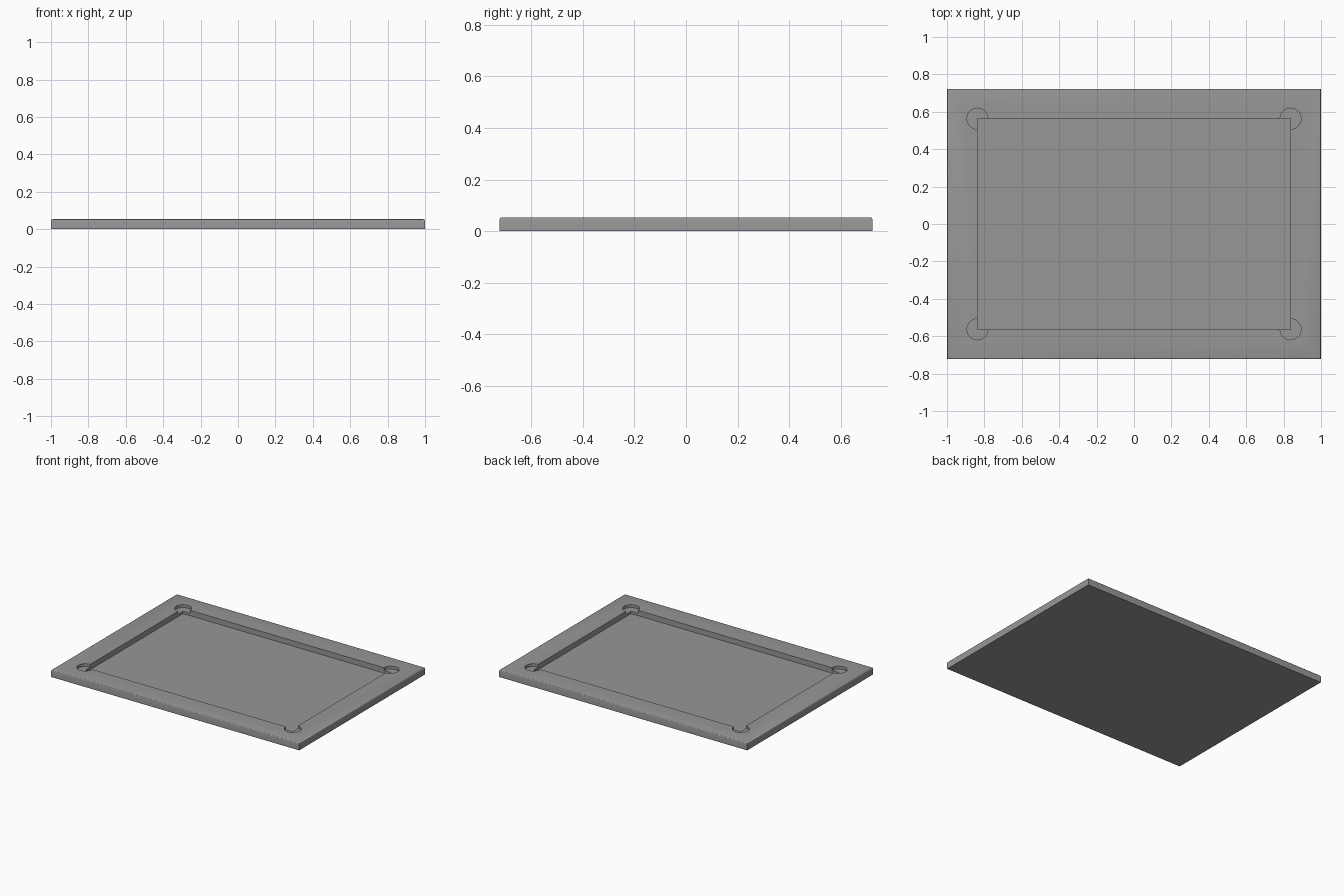
import bpy, bmesh

if "Cube" in bpy.data.objects:
    bpy.data.objects.remove(bpy.data.objects["Cube"])

W, D, H = 2.0, 1.446, 0.053        # plate size
PX, PY = 0.837, 0.563              # half size of the pocket
FLOOR, LEDGE = 0.014, 0.032        # heights of pocket floor and corner ledges
HOLE_R = 0.056

grey = bpy.data.materials.new("mid_grey")
grey.diffuse_color = (0.31, 0.31, 0.31, 1)
grey.use_nodes = True
grey.node_tree.nodes["Principled BSDF"].inputs["Base Color"].default_value = grey.diffuse_color


def box(name, sx, sy, z0, z1):
    bpy.ops.mesh.primitive_cube_add(size=1, location=(0, 0, (z0 + z1) / 2))
    ob = bpy.context.object
    ob.name = name
    ob.scale = (sx, sy, z1 - z0)
    bpy.ops.object.transform_apply(location=True, rotation=False, scale=True)
    ob.data.materials.append(grey)
    return ob


def cut(target, cutter):
    cutter.hide_render = True
    mod = target.modifiers.new(cutter.name, 'BOOLEAN')
    mod.operation = 'DIFFERENCE'
    mod.solver = 'EXACT'
    mod.object = cutter
    bpy.context.view_layer.objects.active = target
    bpy.ops.object.modifier_apply(modifier=mod.name)
    bpy.data.objects.remove(cutter)


# Plate with softly rounded upper rim
plate = box("tray_plate", W, D, 0, H)
bm = bmesh.new()
bm.from_mesh(plate.data)
rim = [e for e in bm.edges if all(v.co.z > H / 2 for v in e.verts)]
bmesh.ops.bevel(bm, geom=rim, offset=0.008, segments=3, profile=0.5, affect='EDGES')
bm.to_mesh(plate.data)
bm.free()

# Shallow round reliefs at the four pocket corners
for sx in (-1, 1):
    for sy in (-1, 1):
        bpy.ops.mesh.primitive_cylinder_add(vertices=48, radius=HOLE_R, depth=0.1,
                                            location=(sx * PX, sy * PY, LEDGE + 0.05))
        hole = bpy.context.object
        hole.name = "corner_cutter"
        hole.data.materials.append(grey)
        cut(plate, hole)

# Rectangular pocket, deeper than the reliefs
cut(plate, box("pocket_cutter", 2 * PX, 2 * PY, FLOOR, 0.1))

bpy.ops.object.select_all(action='DESELECT')
plate.select_set(True)
bpy.context.view_layer.objects.active = plate
bpy.ops.object.shade_smooth_by_angle(angle=0.6)
